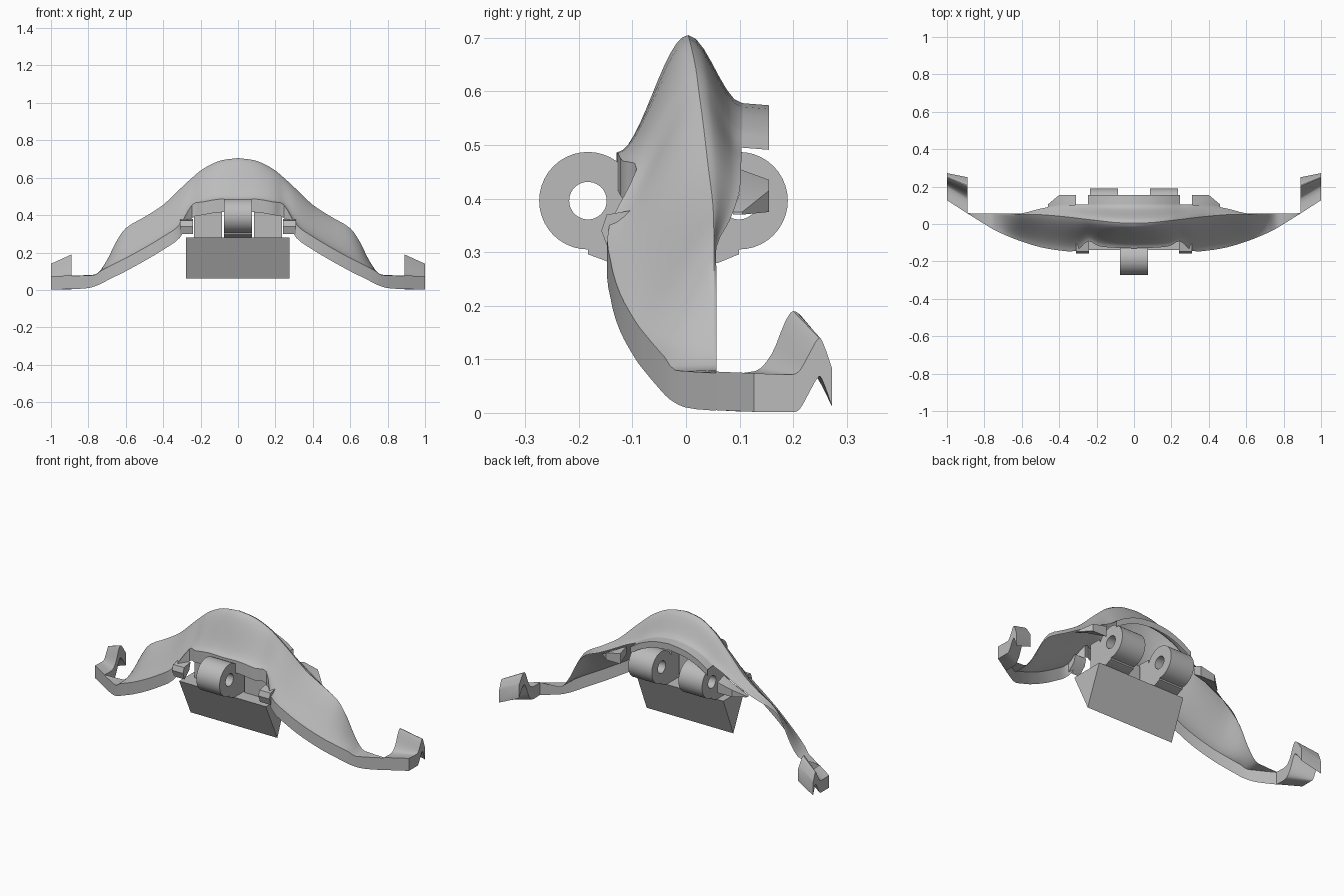
import bpy
import bmesh
import math

if "Cube" in bpy.data.objects:
    bpy.data.objects.remove(bpy.data.objects["Cube"], do_unlink=True)

GREY = (0.5, 0.5, 0.5, 1)
metal = bpy.data.materials.new("plain grey")
metal.use_nodes = True
metal.diffuse_color = GREY
metal.node_tree.nodes["Principled BSDF"].inputs["Base Color"].default_value = GREY


def finish(name, bm, mirror=False):
    bmesh.ops.remove_doubles(bm, verts=bm.verts, dist=0.0005)
    bmesh.ops.recalc_face_normals(bm, faces=bm.faces)
    mesh = bpy.data.meshes.new(name)
    bm.to_mesh(mesh)
    bm.free()
    mesh.materials.append(metal)
    obj = bpy.data.objects.new(name, mesh)
    bpy.context.collection.objects.link(obj)
    bpy.ops.object.select_all(action="DESELECT")
    obj.select_set(True)
    bpy.context.view_layer.objects.active = obj
    bpy.ops.object.shade_smooth_by_angle(angle=math.radians(35))
    if mirror:
        mod = obj.modifiers.new("mirror", "MIRROR")
        mod.merge_threshold = 0.0005


def loft(name, rows, closed=False, mirror=False):
    """Skin a list of equally long point rows."""
    bm = bmesh.new()
    grid = [[bm.verts.new(p) for p in row] for row in rows]
    count = len(rows[0])
    for a, b in zip(grid, grid[1:]):
        for i in range(count if closed else count - 1):
            j = (i + 1) % count
            bm.faces.new((a[i], a[j], b[j], b[i]))
    if closed:
        bm.faces.new(grid[0])
        bm.faces.new(grid[-1])
    finish(name, bm, mirror)


def extrude_x(name, outline, x0, x1, mirror=False):
    """Solid with a y-z outline running along x."""
    loft(name, [[(x, y, z) for y, z in outline] for x in (x0, x1)], True, mirror)


def bushing(name, y, z, x0, x1, mirror=False, outer=0.091, inner=0.035, sides=40):
    bm = bmesh.new()
    rings = []
    for x, r in ((x0, outer), (x1, outer), (x1, inner), (x0, inner)):
        rings.append([bm.verts.new((x, y + r * math.cos(math.tau * k / sides),
                                    z + r * math.sin(math.tau * k / sides)))
                      for k in range(sides)])
    for a, b in zip(rings, rings[1:] + rings[:1]):
        for i in range(sides):
            j = (i + 1) % sides
            bm.faces.new((a[i], a[j], b[j], b[i]))
    finish(name, bm, mirror)


# Arched shell: x, front y, front bottom z, ridge y, ridge z, back y, back z
stations = [
    (0, -.13, .415, .004, .705, .105, .578),
    (.1, -.127, .415, .008, .69, .105, .565),
    (.19, -.118, .4, .018, .645, .105, .53),
    (.245, -.092, .385, .024, .6, .104, .495),
    (.31, -.143, .28, .032, .54, .103, .465),
    (.4, -.141, .215, .042, .455, .1, .415),
    (.5, -.124, .155, .05, .39, .082, .36),
    (.6, -.094, .1, .052, .33, .057, .31),
    (.65, -.075, .075, .052, .26, .057, .255),
    (.7, -.054, .05, .052, .16, .057, .158),
    (.75, -.03, .025, .052, .09, .057, .09),
    (.8, 0, .01, .052, .08, .057, .08),
    (.89, .056, .004, .057, .077, .058, .077),
]


def smooth_step(t):
    return t * t * (3 - 2 * t)


def shell_row(x, yf, zb, yr, zr, yb, zk):
    """Upright rim, hollowed front face, rounded crest, short back slope."""
    zt = min(zb + .07, zr - .002)
    hood = max(0, 1 - x / .9)
    row = [(x, yf, zb), (x, yf, zt)]
    steps = 12
    for k in range(1, steps + 1):
        t = k / steps
        g = hood * smooth_step(t) + (1 - hood) * t ** 1.15
        row.append((x, yf + (yr - yf) * t, zt + (zr - zt) * g))
    for k in range(1, 8):
        t = k / 7
        row.append((x, yr + (yb - yr) * t, zr + (zk - zr) * smooth_step(t)))
    return row


def refine(table, parts=3):
    """Insert smooth in-between rows, using the first column as parameter."""
    out = []
    last = len(table) - 1
    for i in range(last):
        p0, p1, p2 = table[max(i - 1, 0)], table[i], table[i + 1]
        p3 = table[min(i + 2, last)]
        for k in range(parts):
            t = k / parts
            h = smooth_step(t)
            new = [a + (b - a) * t for a, b in zip(p1, p2)]
            for c in range(1, len(p1)):
                m1 = (p2[c] - p0[c]) / (p2[0] - p0[0]) * (p2[0] - p1[0])
                m2 = (p3[c] - p1[c]) / (p3[0] - p1[0]) * (p2[0] - p1[0])
                new[c] = (p1[c] * (1 - h) + p2[c] * h + m1 * t * (1 - t) ** 2
                          - m2 * t * t * (1 - t))
            out.append(new)
    return out + [table[last]]


fine = refine(stations)
loft("arched_shell", [shell_row(*s) for s in fine], mirror=True)

# Turned-down lip behind the middle of the arch
loft("rear_lip", [[(s[0], s[5], s[6]), (s[0], .155, s[6] - .004), (s[0], .155, s[6] - .04)]
                  for s in fine if s[0] < .25], mirror=True)

# Folded tabs beside the lip and beside the front opening
loft("rear_tab", [
    [(.31, .1, .455), (.31, .155, .435), (.31, .155, .375), (.31, .1, .41)],
    [(.4, .1, .41), (.4, .155, .415), (.4, .155, .375), (.4, .095, .39)],
    [(.46, .088, .375), (.46, .105, .375), (.46, .105, .37), (.46, .088, .37)],
], closed=True, mirror=True)
extrude_x("front_tab", [(-.143, .3), (-.158, .34), (-.148, .37), (-.09, .38), (-.1, .34)],
          .24, .31, mirror=True)

# Hooked clips at the wing ends, lofted from inner edge to outer edge
inner_top = [(.056, .077), (.13, .078), (.16, .11), (.185, .17), (.2, .19), (.22, .175), (.25, .13)]
outer_top = [(.127, .074), (.2, .072), (.213, .08), (.23, .11), (.248, .14), (.256, .13), (.272, .085)]


def clip_loop(x, top):
    low = [(x, y, max(z - .072, .002)) for y, z in reversed(top)]
    return [(x, y, z) for y, z in top] + low


loft("end_clip", [clip_loop(.89, refine(inner_top)), clip_loop(1, refine(outer_top))],
     closed=True, mirror=True)

# Bushings: one in front, a pair behind
bushing("front_bushing", -.183, .396, -.074, .074)
bushing("rear_bushing", .099, .396, .085, .235, mirror=True)

# Webs joining the bushings to the wedge below
extrude_x("front_web", [(-.183, .296), (-.183, .306), (-.105, .35), (-.09, .42),
                        (-.04, .43), (-.04, .28), (-.14, .28)], -.074, .074)
extrude_x("rear_web", [(.099, .296), (.099, .306), (.03, .35), (.01, .45),
                       (-.06, .45), (-.06, .28), (.06, .28)], .085, .235, mirror=True)

# Wedge block narrowing to an edge at the bottom
extrude_x("wedge_block", [(-.14, .28), (.056, .28), (-.035, .06)], -.277, .275)
